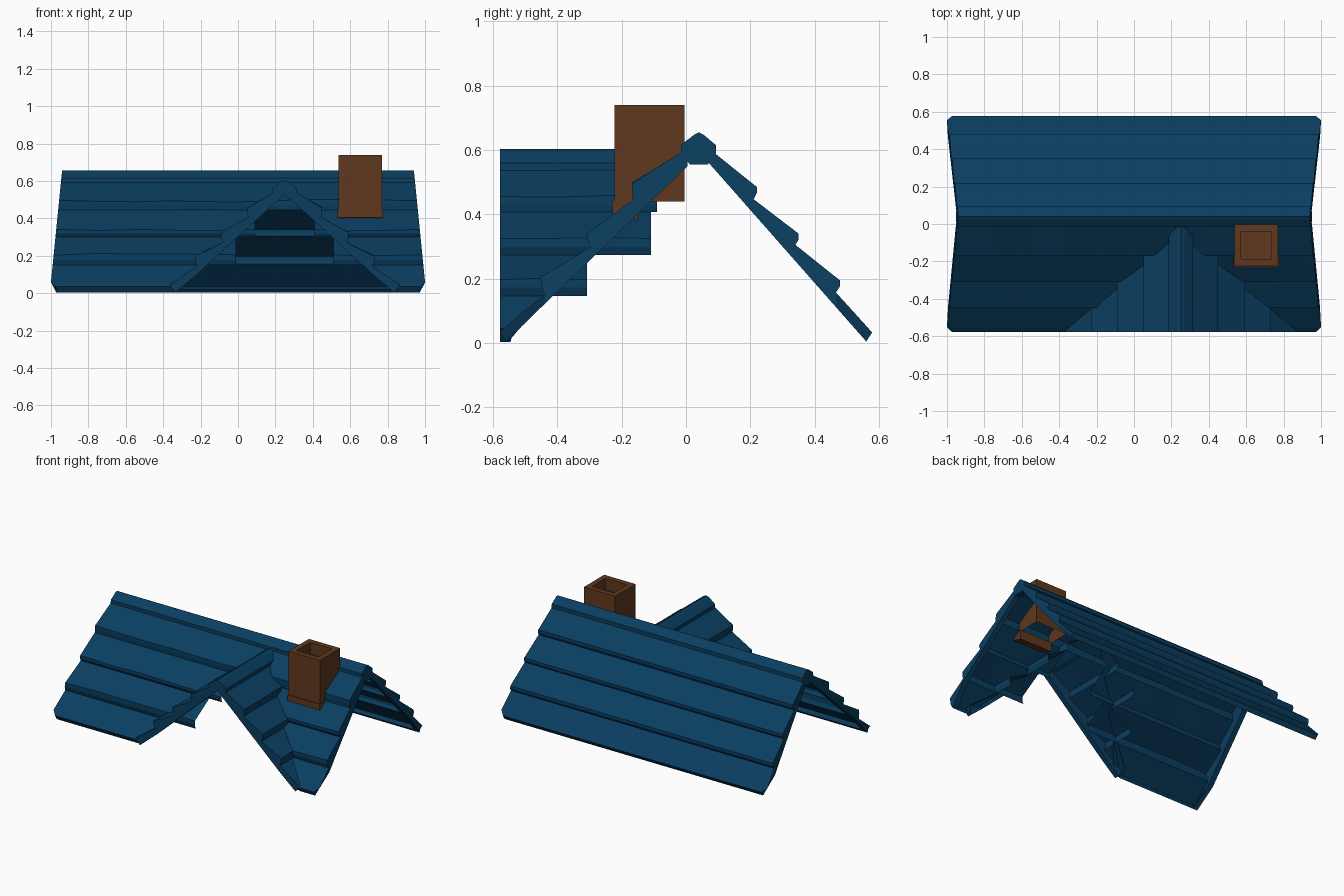
import bpy, bmesh, random
from mathutils import Vector

if "Cube" in bpy.data.objects:
    bpy.data.objects.remove(bpy.data.objects["Cube"])

random.seed(4)


def material(name, rgb):
    m = bpy.data.materials.new(name)
    m.diffuse_color = (*rgb, 1)
    m.use_nodes = True
    m.node_tree.nodes["Principled BSDF"].inputs["Base Color"].default_value = m.diffuse_color
    return m


BLUE = material("blue_shingle", (0.003, 0.048, 0.118))
BROWN = material("brown_chimney", (0.118, 0.040, 0.013))


def finish(bm, name, mat, shell=False):
    bmesh.ops.recalc_face_normals(bm, faces=bm.faces[:])
    # Open shells face upwards
    if shell and sum(f.normal.z * f.calc_area() for f in bm.faces) < 0:
        bmesh.ops.reverse_faces(bm, faces=bm.faces[:])
    me = bpy.data.meshes.new(name)
    bm.to_mesh(me)
    bm.free()
    me.materials.append(mat)
    ob = bpy.data.objects.new(name, me)
    bpy.context.collection.objects.link(ob)
    return ob


def loft(name, profile, start, end, place, closed=True, segs=1, wobble=0.0):
    """Sweep a (u, z) profile between two ends that may vary with height."""
    bm = bmesh.new()
    rings = []
    for s in range(segs + 1):
        t = s / segs
        ring = []
        for i, (u, z) in enumerate(profile):
            along = start(z) + (end(z) - start(z)) * t
            dz = random.uniform(-wobble, wobble) if i == 1 and 0 < s < segs else 0
            ring.append(bm.verts.new(place(along, u, z + dz)))
        rings.append(ring)
    n = len(profile)
    for a, b in zip(rings, rings[1:]):
        for i in range(n if closed else n - 1):
            j = (i + 1) % n
            bm.faces.new((a[i], a[j], b[j], b[i]))
    if closed:
        bm.faces.new(rings[0])
        bm.faces.new(rings[-1])
    return finish(bm, name, BLUE, not closed)


def rows(outer, inner, foot, chamfer):
    """Return (thin shell profile, thick rim profile) for each stepped row."""
    result = []
    for i, (u0, z0, u1, z1) in enumerate(outer):
        if i + 1 < len(outer):
            un, zn = outer[i + 1][:2]
            shell = [(u0, z0), (u1, z1), (u1, (z1 + zn) / 2), (un, zn)]
            rim = shell + [(un, inner(un)), (u0, inner(u0))]
        else:
            shell = [(u0, z0), chamfer, (u1, z1), foot,
                     (foot[0] * 0.975, foot[1] + 0.017)]
            rim = shell[:4] + [(u0, inner(u0))]
        result.append((shell, rim))
    return result


def const(v):
    return lambda z: v


# Main roof ends flare towards the eaves, with clipped corners
RIM = 0.035


def half(z):
    return 0.972 if z < 0.045 else 1.0 - 0.1 * (z - 0.06)


def left(z):
    return -half(z)


def half_in(z):
    return half(z) - RIM


def left_in(z):
    return -half_in(z)


def main_place(a, u, z):
    return Vector((a, u, z))


def end_rims(name, rim):
    loft(name + "_rim_left", rim, left, left_in, main_place)
    loft(name + "_rim_right", rim, half_in, half, main_place)


# Main ridge cap
cap = [(-0.016, 0.59), (-0.016, 0.615), (0.025, 0.647), (0.04, 0.655),
       (0.055, 0.647), (0.093, 0.615), (0.093, 0.59)]
loft("main_ridge", cap, left_in, half_in, main_place, False)
end_rims("main_ridge", cap + [(0.068, 0.555), (0.012, 0.555)])

# Back slope rows
back = rows([(0.068, 0.607, 0.22, 0.485), (0.21, 0.447, 0.35, 0.34),
             (0.34, 0.305, 0.478, 0.195), (0.466, 0.157, 0.578, 0.033)],
            lambda y: 0.555 - 1.134 * (y - 0.075), (0.56, 0.005), (0.555, 0.059))
for i, (shell, rim) in enumerate(back):
    loft(f"back_row_{i + 1}", shell, left_in, half_in, main_place, False)
    end_rims(f"back_row_{i + 1}", rim)

# Front slope rows, cut away below the gable
front = rows([(0.005, 0.605, -0.168, 0.495), (-0.165, 0.445, -0.307, 0.34),
              (-0.295, 0.30, -0.45, 0.205), (-0.44, 0.15, -0.578, 0.035)],
             lambda y: 0.555 + 0.965 * (y - 0.01), (-0.56, 0.004),
             (-0.553, 0.058))
GX = 0.25
gaps = [None, const(0.16), const(0.26), lambda z: 0.61 - 1.05 * z]
for i, ((shell, rim), gap) in enumerate(zip(front, gaps)):
    name = f"front_row_{i + 1}"
    w = 0.008 if i < 3 else 0
    if gap is None:
        loft(name, shell, left_in, half_in, main_place, False, 10, w)
    else:
        loft(name + "_left", shell, left_in,
             lambda z: GX - gap(z), main_place, False, 5, w)
        loft(name + "_right", shell,
             lambda z: GX + gap(z), half_in, main_place, False, 3, w)
    end_rims(name, rim)

# Gable ridge cap with a thick front rim
FRONT, FRONT_IN = const(-0.578), const(-0.545)


def ridge_place(a, u, z):
    return Vector((GX + u, a, z))


gable_cap = [(-0.065, 0.535), (-0.065, 0.56), (-0.02, 0.595), (0, 0.603),
             (0.02, 0.595), (0.065, 0.56), (0.065, 0.535)]
loft("gable_ridge", gable_cap, FRONT_IN, const(-0.01), ridge_place, False)
loft("gable_ridge_rim", gable_cap + [(0.055, 0.48), (0, 0.528), (-0.055, 0.48)],
     FRONT, FRONT_IN, ridge_place)

# Gable rows, each running back under the main slope
gable = rows([(0.055, 0.543, 0.20, 0.455), (0.195, 0.407, 0.34, 0.325),
              (0.33, 0.273, 0.48, 0.198), (0.47, 0.146, 0.615, 0.045)],
             lambda d: 0.53 - 0.914 * d, (0.585, 0.003), (0.59, 0.063))
rear = [const(-0.09), const(-0.108), const(-0.307), lambda z: -0.56 + 0.95 * z]
for side, label in ((-1, "left"), (1, "right")):
    def place(a, u, z):
        return Vector((GX + side * u, a, z))
    for i, (shell, rim) in enumerate(gable):
        name = f"gable_row_{i + 1}_{label}"
        loft(name, shell, FRONT_IN, rear[i], place, False, 3, 0.004 if i < 3 else 0)
        loft(name + "_rim", rim, FRONT, FRONT_IN, place)


# Chimney: outer wall, top lip, inner wall and floor in one skin, open below
def chimney(name, x0, x1, y0, y1, z0, z1, wall, floor):
    bm = bmesh.new()
    loops = []
    for w, z in ((0, z0), (0, z1), (wall, z1), (wall, floor)):
        loops.append([bm.verts.new(c) for c in (
            (x0 + w, y0 + w, z), (x1 - w, y0 + w, z),
            (x1 - w, y1 - w, z), (x0 + w, y1 - w, z))])
    for a, b in zip(loops, loops[1:]):
        for i in range(4):
            j = (i + 1) % 4
            bm.faces.new((a[i], a[j], b[j], b[i]))
    bm.faces.new(loops[-1])
    return finish(bm, name, BROWN, True)


chimney("chimney_stack", 0.536, 0.771, -0.222, -0.004, 0.44, 0.74, 0.036, 0.66)

# Chimney foot: flared block resting on the front slope
bm = bmesh.new()
ends = [[bm.verts.new((x, y, z)) for y, z in
         ((-0.229, 0.445), (-0.229, 0.405), (-0.15, 0.382), (-0.15, 0.445))]
        for x in (0.532, 0.775)]
for i in range(4):
    j = (i + 1) % 4
    bm.faces.new((ends[0][i], ends[0][j], ends[1][j], ends[1][i]))
for e in ends:
    bm.faces.new(e)
finish(bm, "chimney_foot", BROWN)
